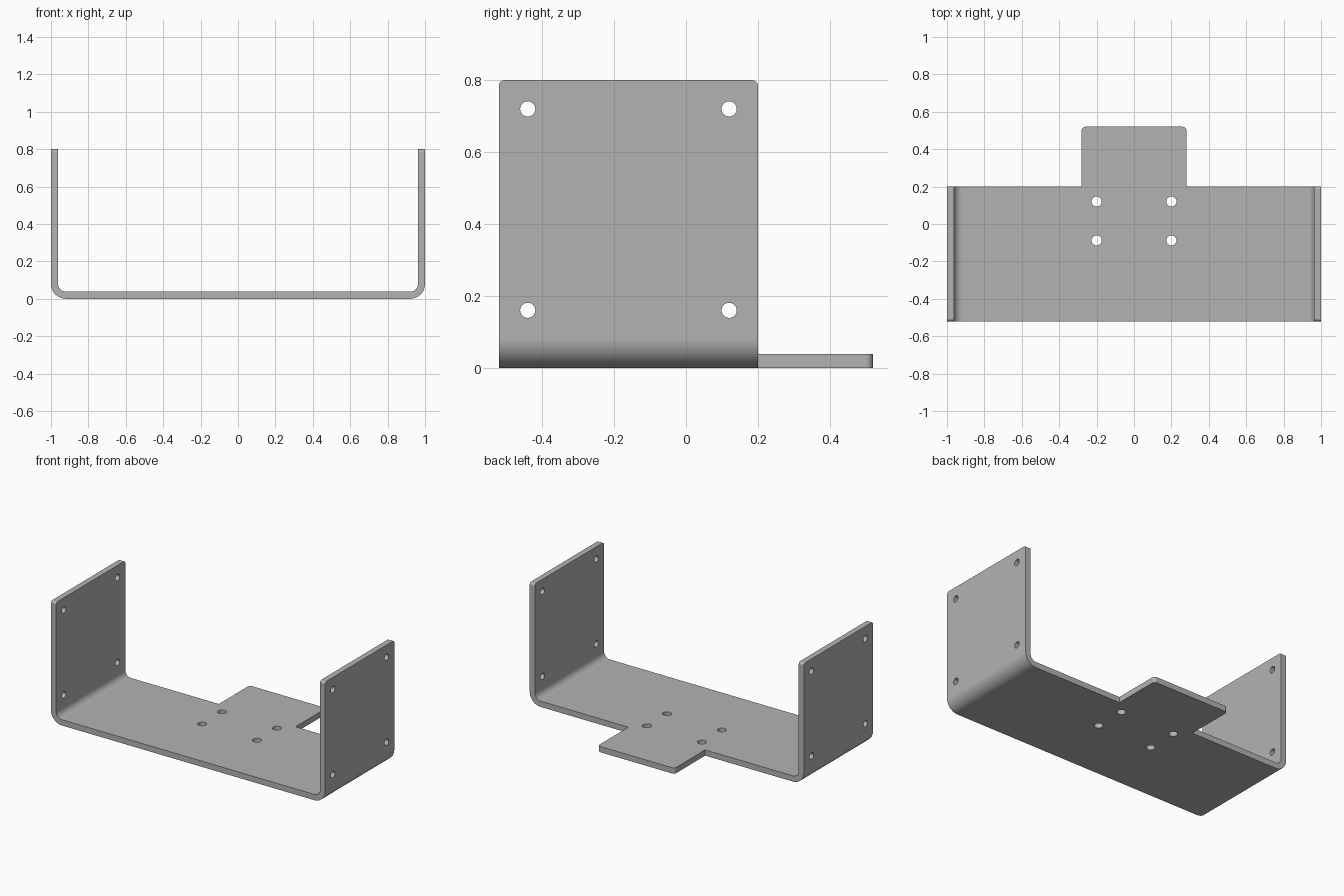
import bpy, bmesh, math
from mathutils import Matrix, Vector

if "Cube" in bpy.data.objects:
    bpy.data.objects.remove(bpy.data.objects["Cube"], do_unlink=True)

HALF, HEIGHT, T = 1.0, 0.8, 0.038      # half width, wall height, sheet thickness
FRONT, BACK, TAB_BACK = -0.52, 0.2, 0.52
BEND = 0.08                            # outer bend radius
STEPS = 12

steel = bpy.data.materials.new("grey_steel")
steel.use_nodes = True
steel.diffuse_color = (0.45, 0.45, 0.45, 1)
steel.node_tree.nodes["Principled BSDF"].inputs["Base Color"].default_value = (0.45, 0.45, 0.45, 1)


def make_object(name, bm):
    bmesh.ops.recalc_face_normals(bm, faces=bm.faces[:])
    mesh = bpy.data.meshes.new(name)
    bm.to_mesh(mesh)
    bm.free()
    mesh.materials.append(steel)
    obj = bpy.data.objects.new(name, mesh)
    bpy.context.collection.objects.link(obj)
    return obj


def extrude(points, offset):
    bm = bmesh.new()
    face = bm.faces.new([bm.verts.new(p) for p in points])
    new = bmesh.ops.extrude_face_region(bm, geom=[face])["geom"]
    bmesh.ops.translate(bm, vec=offset, verts=[v for v in new if isinstance(v, bmesh.types.BMVert)])
    return bm


def round_edges(bm, test, radius):
    edges = [e for e in bm.edges if test(*(v.co for v in e.verts))]
    bmesh.ops.bevel(bm, geom=edges, offset=radius, segments=6, profile=0.5, affect='EDGES')


def boolean(target, tool, operation):
    mod = target.modifiers.new(operation.lower(), 'BOOLEAN')
    mod.object, mod.operation, mod.solver = tool, operation, 'EXACT'
    bpy.ops.object.modifier_apply(modifier=mod.name)
    bpy.data.objects.remove(tool, do_unlink=True)


# Folded U-shaped sheet: outer outline one way, inner outline back
def half_outline(inset):
    r = BEND - inset
    points = [(HALF - inset, HEIGHT)]
    for i in range(STEPS + 1):
        a = math.pi / 2 * i / STEPS
        points.append((HALF - BEND + r * math.cos(a), BEND - r * math.sin(a)))
    return points


def u_outline(inset):
    right = half_outline(inset)
    return right + [(-x, z) for x, z in reversed(right)]


profile = u_outline(0) + u_outline(T)[::-1]
bm = extrude([(x, FRONT, z) for x, z in profile], Vector((0, BACK - FRONT, 0)))
round_edges(bm, lambda a, b: min(a.z, b.z) > HEIGHT - 0.01 and abs(a.y - b.y) < 0.001
            and abs(a.x - b.x) < 0.1, 0.016)
bracket = make_object("bracket", bm)
bpy.context.view_layer.objects.active = bracket
bracket.select_set(True)

# Rear tab, joined flush with the floor
tab = [(-0.28, BACK - 0.03, 0), (0.28, BACK - 0.03, 0), (0.28, TAB_BACK, 0), (-0.28, TAB_BACK, 0)]
bm = extrude(tab, Vector((0, 0, T)))
round_edges(bm, lambda a, b: abs(a.z - b.z) > 0.01 and a.y > BACK, 0.02)
boolean(bracket, make_object("rear_tab", bm), 'UNION')

# Screw holes in both walls and in the floor
bm = bmesh.new()


def drill(radius, depth, matrix):
    bmesh.ops.create_cone(bm, cap_ends=True, segments=32, radius1=radius, radius2=radius,
                          depth=depth, matrix=matrix)


for y in (-0.44, 0.12):
    for z in (0.16, 0.72):
        drill(0.021, 2.2, Matrix.Translation((0, y, z)) @ Matrix.Rotation(math.pi / 2, 4, 'Y'))
for x in (-0.2, 0.2):
    for y in (-0.088, 0.12):
        drill(0.027, 0.1, Matrix.Translation((x, y, T / 2)))
cutter = make_object("hole_cutter", bm)
cutter.hide_render = True
boolean(bracket, cutter, 'DIFFERENCE')

# Smooth bends with flat sheet faces
bpy.ops.object.shade_smooth_by_angle(angle=math.radians(30))
normals = bracket.modifiers.new("flat_sheet_normals", 'WEIGHTED_NORMAL')
normals.keep_sharp = True
